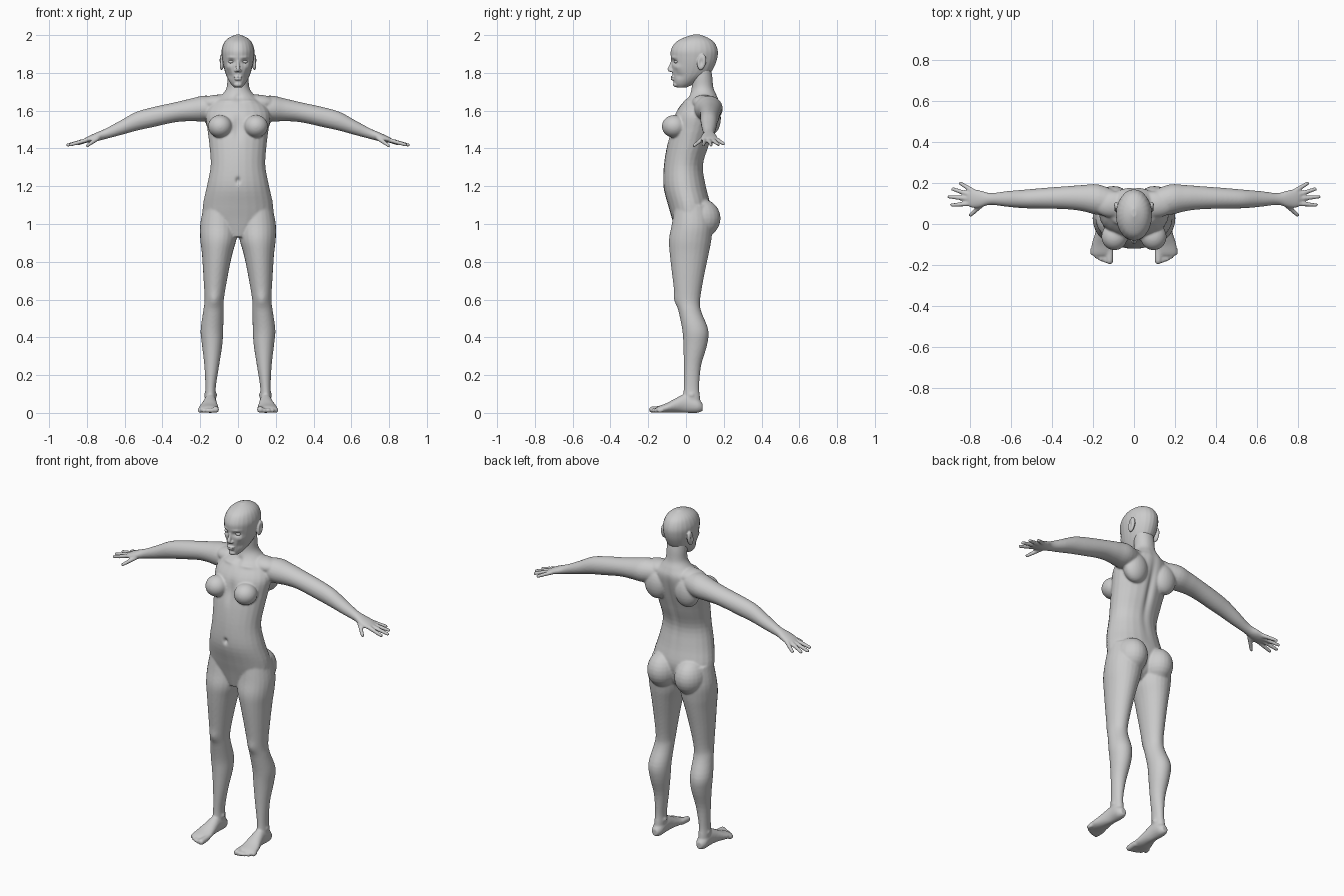
import bpy, bmesh, math
from mathutils import Vector, Matrix

default_cube = bpy.data.objects.get("Cube")
if default_cube:
    bpy.data.objects.remove(default_cube, do_unlink=True)

X, Y, Z = Vector((1, 0, 0)), Vector((0, 1, 0)), Vector((0, 0, 1))
SIDES = (1, -1)
SEGMENTS = 24

# One plain clay colour for the whole figure
clay = bpy.data.materials.new("clay_grey")
clay.use_nodes = True
colour = (0.6, 0.6, 0.6, 1)
clay.diffuse_color = colour
clay.node_tree.nodes["Principled BSDF"].inputs["Base Color"].default_value = colour


def spline(stations, steps=4):
    """Pass a smooth curve through tuples of any length."""
    result = []
    last = len(stations) - 1
    for i in range(last):
        a, b = stations[max(i - 1, 0)], stations[i]
        c, d = stations[i + 1], stations[min(i + 2, last)]
        for step in range(steps):
            t = step / steps
            result.append([q + t / 2 * (r - p + t * (2 * p - 5 * q + 4 * r - s
                           + t * (3 * (q - r) + s - p)))
                           for p, q, r, s in zip(a, b, c, d)])
    return result + [list(stations[last])]


def loft(bm, stations, u, v, side=1):
    """Closed tube through (x, y, z, radius_u, radius_v) stations."""
    rings = []
    for x, y, z, ru, rv in spline(stations):
        ring = []
        for k in range(SEGMENTS):
            angle = math.tau * k / SEGMENTS
            point = Vector((x, y, z)) + u * ru * math.cos(angle) + v * rv * math.sin(angle)
            point.x *= side
            ring.append(bm.verts.new(point))
        rings.append(ring)
    for low, high in zip(rings, rings[1:]):
        for k in range(SEGMENTS):
            n = (k + 1) % SEGMENTS
            bm.faces.new((low[k], low[n], high[n], high[k]))
    bm.faces.new(rings[0])
    bm.faces.new(rings[-1])


def upright(bm, rows, side=1):
    """Loft from (z, x_min, x_max, y_front, y_back) rows."""
    loft(bm, [((a + b) / 2, (f + r) / 2, z, (b - a) / 2, (r - f) / 2)
              for z, a, b, f, r in rows], X, Y, side)


def ball(bm, centre, radii, side=1, tilt=0):
    matrix = (Matrix.Translation((centre[0] * side, centre[1], centre[2]))
              @ Matrix.Rotation(tilt, 4, "X") @ Matrix.Diagonal((*radii, 1)))
    bmesh.ops.create_uvsphere(bm, u_segments=24, v_segments=14, radius=1, matrix=matrix)


def digit(bm, start, end, r0, r1, side):
    """Finger or toe with a rounded tip."""
    start, end = Vector(start), Vector(end)
    along = (end - start).normalized()
    across = along.orthogonal().normalized()
    stations = [(*start, r0, r0), (*end, r1, r1)]
    for reach, size in ((.7, .7), (1, .1)):
        stations.append((*(end + along * r1 * reach), r1 * size, r1 * size))
    loft(bm, stations, across, along.cross(across), side)


def add_object(name, bm):
    bmesh.ops.recalc_face_normals(bm, faces=bm.faces)
    mesh = bpy.data.meshes.new(name)
    bm.to_mesh(mesh)
    bm.free()
    obj = bpy.data.objects.new(name, mesh)
    bpy.context.collection.objects.link(obj)
    mesh.materials.append(clay)
    mesh.shade_smooth()
    return obj


def blend(name, bm, voxel, smoothing, dents):
    """Fuse overlapping parts, relax them, then press soft dents and bumps."""
    obj = add_object(name, bm)
    fuse = obj.modifiers.new("fuse", "REMESH")
    fuse.mode = "VOXEL"
    fuse.voxel_size = voxel
    relax = obj.modifiers.new("relax", "SMOOTH")
    relax.factor = 0.5
    relax.iterations = smoothing
    graph = bpy.context.evaluated_depsgraph_get()
    mesh = bpy.data.meshes.new_from_object(obj.evaluated_get(graph))
    obj.modifiers.clear()
    obj.data = mesh
    for vert in mesh.vertices:
        x, y, z = vert.co
        for (cx, cy, cz), (sx, sy, sz), move in dents:
            if abs(z - cz) < 2.5 * sz and abs(x - cx) < 2.5 * sx:
                d = ((x - cx) / sx) ** 2 + ((y - cy) / sy) ** 2 + ((z - cz) / sz) ** 2
                vert.co += Vector(move) * math.exp(-d)
        if z < 0:
            vert.co.z = 0
    mesh.materials.clear()
    mesh.materials.append(clay)
    mesh.shade_smooth()


# Torso and neck
body = bmesh.new()
torso = [(.93, .05, -.05, .06), (.97, .12, -.06, .1), (1.03, .18, -.075, .12),
         (1.1, .186, -.095, .13), (1.2, .165, -.12, .107), (1.31, .145, -.117, .092),
         (1.42, .152, -.1, .125), (1.5, .162, -.08, .15), (1.58, .17, -.06, .17),
         (1.64, .14, -.02, .178), (1.68, .09, .015, .165), (1.72, .061, .03, .147),
         (1.78, .057, .03, .14), (1.84, .055, .03, .13)]
upright(body, [(z, -w, w, f, r) for z, w, f, r in torso])

leg = [(1.1, .02, .18, -.06, .12), (1, .005, .2, -.075, .14), (.92, .008, .2, -.09, .135),
       (.84, .03, .191, -.086, .12), (.72, .055, .183, -.072, .095),
       (.6, .075, .177, -.056, .075), (.54, .077, .184, -.04, .08),
       (.44, .078, .198, -.02, .118), (.36, .083, .191, -.014, .112),
       (.25, .1, .178, -.012, .08), (.14, .117, .173, -.012, .07),
       (.08, .117, .176, -.015, .075), (.03, .12, .175, -.01, .08)]
foot = [(.147, .088, .03, .018, .02), (.147, .06, .038, .032, .038),
        (.147, 0, .05, .033, .05), (.15, -.05, .041, .041, .039),
        (.155, -.1, .027, .052, .026), (.157, -.14, .02, .053, .018),
        (.157, -.155, .018, .045, .012)]
arm = [(.06, .1, 1.615, .05, .05), (.17, .118, 1.612, .074, .068),
       (.25, .126, 1.604, .064, .06), (.33, .128, 1.592, .056, .053),
       (.45, .125, 1.566, .05, .053), (.54, .122, 1.543, .045, .05),
       (.62, .122, 1.51, .038, .039), (.7, .122, 1.478, .029, .028),
       (.75, .122, 1.461, .042, .023), (.79, .124, 1.449, .045, .017),
       (.81, .124, 1.443, .034, .012)]
fingers = [((.78, .158, 1.45), (.845, .198, 1.425)), ((.79, .14, 1.447), (.882, .17, 1.422)),
           ((.79, .122, 1.447), (.9, .133, 1.418)), ((.79, .1, 1.447), (.887, .092, 1.42)),
           ((.74, .095, 1.455), (.796, .044, 1.416))]

for side in SIDES:
    upright(body, leg, side)
    loft(body, foot, X, Z, side)
    loft(body, arm, Y, Z, side)
    # Hips, chest, shoulder blades and shoulder tops
    ball(body, (.09, .075, 1.03), (.088, .108, .105), side)
    ball(body, (.095, -.062, 1.517), (.064, .066, .06), side)
    ball(body, (.1, .13, 1.56), (.075, .055, .09), side)
    ball(body, (.1, .095, 1.64), (.1, .065, .045), side)
    # Fingers, toes and ankle bones
    for start, end in fingers:
        digit(body, start, end, .0125, .0095, side)
    for i in range(5):
        x, tip = .118 + i * .021, -.18 + .0024 * i * i
        r = .017 if i == 0 else .0125
        digit(body, (x, -.12, r + .004), (x, tip, r), r, r, side)
    ball(body, (.145, .03, .095), (.036, .025, .022), side)

# Navel, spine groove, throat hollow, breastbone, collarbones and kneecaps
body_dents = [((0, -.12, 1.23), (.012, .04, .016), (0, .014, 0)),
              ((0, .15, 1.42), (.018, .07, .2), (0, -.014, 0)),
              ((0, .02, 1.665), (.02, .05, .02), (0, .012, 0)),
              ((0, -.1, 1.52), (.02, .06, .07), (0, .012, 0))]
for side in SIDES:
    body_dents += [((.08 * side, -.01, 1.65), (.05, .03, .01), (0, -.007, .003)),
                   ((.126 * side, -.055, .6), (.03, .03, .035), (0, -.007, 0))]
blend("body", body, .0055, 7, body_dents)

# Skull and jaw
head = bmesh.new()
skull = [(1.722, .02, -.045, .0), (1.74, .037, -.062, .04), (1.77, .055, -.068, .09),
         (1.8, .067, -.073, .13), (1.84, .078, -.076, .153), (1.88, .085, -.08, .166),
         (1.92, .087, -.08, .168), (1.96, .074, -.057, .151), (1.985, .05, -.015, .118),
         (2.002, .012, .035, .075)]
upright(head, [(z, -w, w, f, r) for z, w, f, r in skull])

# Nose, lips and chin
loft(head, [(0, -.068, 1.872, .007, .01), (0, -.077, 1.845, .008, .01),
            (0, -.086, 1.82, .012, .012), (0, -.078, 1.806, .013, .012)], X, Y)
ball(head, (0, -.07, 1.779), (.024, .011, .006))
ball(head, (0, -.069, 1.767), (.02, .012, .007))
ball(head, (0, -.053, 1.738), (.022, .016, .014))
for side in SIDES:
    # Nostril wing and ear
    ball(head, (.011, -.076, 1.812), (.009, .011, .008), side)
    ball(head, (.087, .083, 1.857), (.013, .023, .043), side, -.2)

# Eye sockets, brows, cheekbones, cheeks and ear hollows
head_dents = []
for side in SIDES:
    head_dents += [((.036 * side, -.07, 1.859), (.019, .03, .012), (0, .013, 0)),
                   ((.038 * side, -.065, 1.882), (.022, .03, .008), (0, -.004, 0)),
                   ((.05 * side, -.05, 1.83), (.018, .03, .015), (.003 * side, -.004, 0)),
                   ((.05 * side, -.05, 1.785), (.018, .04, .018), (-.004 * side, .004, 0)),
                   ((.1 * side, .08, 1.857), (.015, .011, .022), (-.009 * side, 0, 0))]
blend("head", head, .0035, 4, head_dents)

# Eyes
for side, label in zip(SIDES, ("left", "right")):
    eye = bmesh.new()
    ball(eye, (.036, -.05, 1.859), (.016, .014, .009), side)
    add_object(label + "_eye", eye)
